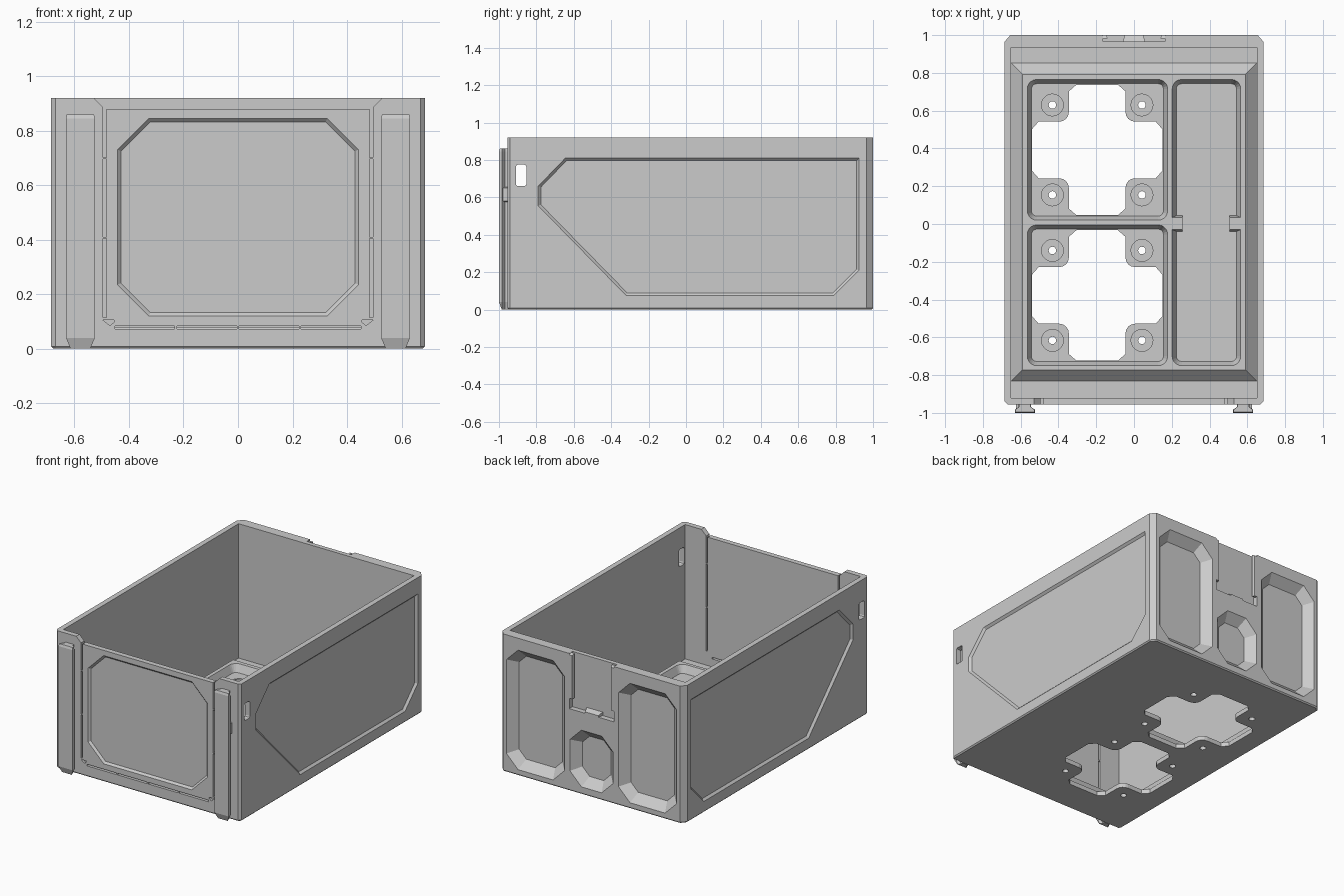
import bpy, bmesh, math
from mathutils import Vector

if "Cube" in bpy.data.objects:
    bpy.data.objects.remove(bpy.data.objects["Cube"])

AXES = {'x': lambda u, v, w: (w, u, v),
        'y': lambda u, v, w: (u, w, v),
        'z': lambda u, v, w: (u, v, w)}


def loft(name, axis, rings):
    """Solid through rings [(level, outline), ...] stacked along an axis."""
    bm = bmesh.new()
    loops = [[bm.verts.new(AXES[axis](u, v, w)) for u, v in pts] for w, pts in rings]
    n = len(loops[0])
    for a, b in zip(loops, loops[1:]):
        for i in range(n):
            bm.faces.new((a[i], a[(i + 1) % n], b[(i + 1) % n], b[i]))
    bm.faces.new(loops[0])
    bm.faces.new(loops[-1])
    bmesh.ops.recalc_face_normals(bm, faces=bm.faces)
    me = bpy.data.meshes.new(name)
    bm.to_mesh(me)
    bm.free()
    ob = bpy.data.objects.new(name, me)
    bpy.context.scene.collection.objects.link(ob)
    return ob


def inset(pts, d):
    """Mitred inset of an outline (negative d grows it)."""
    p = [Vector(q) for q in pts]
    n = len(p)
    area = sum(p[i].x * p[(i + 1) % n].y - p[(i + 1) % n].x * p[i].y for i in range(n))
    s = 1 if area > 0 else -1
    out = []
    for i in range(n):
        e1 = (p[i] - p[i - 1]).normalized()
        e2 = (p[(i + 1) % n] - p[i]).normalized()
        n1, n2 = Vector((-e1.y, e1.x)) * s, Vector((-e2.y, e2.x)) * s
        out.append(p[i] + (n1 + n2) * (d / (1 + n1.dot(n2))))
    return out


def rect(u0, u1, v0, v1):
    return [(u0, v0), (u1, v0), (u1, v1), (u0, v1)]


def chamfer_rect(u0, u1, v0, v1, c):
    return [(u0 + c, v0), (u1 - c, v0), (u1, v0 + c), (u1, v1 - c),
            (u1 - c, v1), (u0 + c, v1), (u0, v1 - c), (u0, v0 + c)]


def round_rect(u0, u1, v0, v1, r, n=5):
    pts = []
    for k, (u, v) in enumerate([(u1 - r, v1 - r), (u0 + r, v1 - r), (u0 + r, v0 + r), (u1 - r, v0 + r)]):
        for i in range(n + 1):
            a = math.pi / 2 * (k + i / n)
            pts.append((u + r * math.cos(a), v + r * math.sin(a)))
    return pts


def circle(u, v, r, n=20):
    return [(u + r * math.cos(2 * math.pi * i / n), v + r * math.sin(2 * math.pi * i / n)) for i in range(n)]


def combine(tool, op='DIFFERENCE'):
    m = box.modifiers.new(op, 'BOOLEAN')
    m.operation, m.solver, m.object = op, 'EXACT', tool
    bpy.context.view_layer.objects.active = box
    bpy.ops.object.modifier_apply(modifier=m.name)
    bpy.data.objects.remove(tool)


def cut(axis, pts, w0, w1):
    combine(loft('cutter', axis, [(w0, pts), (w1, pts)]))


def recess(axis, pts, level, out, depth, slope):
    """Sunken panel with sloped rim; out is the outward sign along the axis."""
    k = slope / depth
    combine(loft('cutter', axis, [(level + out * .01, inset(pts, -.01 * k)),
                                  (level - out * depth, inset(pts, slope))]))


# Outer shell with chamfered corners
foot = [(-.67, -.955), (.67, -.955), (.685, -.94), (.685, .965), (.655, 1),
        (-.655, 1), (-.685, .965), (-.685, -.94)]
box = loft('storage_box', 'z', [(0, inset(foot, .008)), (.008, foot), (.92, foot)])
cut('z', rect(-.65, .65, -.92, .935), .02, 1)

# Raised plinth on the floor
combine(loft('plinth', 'z', [(.015, rect(-.655, .655, -.837, .857)),
                             (.08, rect(-.59, .59, -.772, .792))]), 'UNION')

# Three floor trays
for x0, x1, y0, y1 in [(-.565, .178, .02, .765), (-.565, .178, -.75, -.005), (.202, .565, -.75, .765)]:
    recess('z', round_rect(x0, x1, y0, y1, .05), .08, 1, .05, .022)

# Finger nubs that pinch the long tray
for x0, x1 in [(.195, .258), (.505, .572)]:
    combine(loft('nub', 'z', [(.025, rect(x0, x1, -.04, .045)), (.079, rect(x0, x1, -.03, .035))]), 'UNION')

# Cross-shaped openings with four screw tabs each
quarter = [(.345, .11), (.31, .15), (.20, .15)] + \
    [(.20 - .05 * math.sin(a), .20 - .05 * math.cos(a)) for a in (math.pi / 8, math.pi / 4, math.pi * 3 / 8)] + \
    [(.15, .20), (.15, .31), (.11, .345)]
cross = []
for k, (sx, sy) in enumerate([(1, 1), (-1, 1), (-1, -1), (1, -1)]):
    q = [(sx * u, sy * v) for u, v in quarter]
    cross += q if k % 2 == 0 else q[::-1]
for cy in (.392, -.378):
    cut('z', [(u - .195, v + cy) for u, v in cross], -.05, .06)
    for sx in (-1, 1):
        for sy in (-1, 1):
            x, y = -.195 + sx * .237, cy + sy * .238
            cut('z', circle(x, y, .058), .022, .06)
            cut('z', circle(x, y, .02, 12), -.05, .06)

# Side panels and handle slots
side = [(-.79, .66), (-.79, .555), (-.32, .075), (.79, .075), (.925, .21), (.925, .81), (-.645, .81)]
for s in (-1, 1):
    recess('x', side, s * .685, s, .014, .014)
cut('x', round_rect(-.91, -.853, .66, .775, .012, 2), -.8, .8)

# Front: lowered edge, octagonal panel, slits around the door
cut('y', [(-.49, .88), (.49, .88), (.56, .95), (-.56, .95)], -1, -.9)
recess('y', chamfer_rect(-.442, .442, .12, .845, .115), -.955, -1, .013, .013)
for s in (-1, 1):
    for z0, z1 in [(.115, .404), (.41, .696), (.702, .95)]:
        cut('y', rect(*sorted((s * .483, s * .495)), z0, z1), -1, -.9)
    cut('y', [(s * .495, .105), (s * .455, .105), (s * .455, .097), (s * .47, .085)], -1, -.94)
for i in range(4):
    x = -.452 + i * .2275
    cut('y', rect(x, x + .22, .073, .084), -1, -.9)

# Back: two tall pockets, small pocket and latch channel
for s in (-1, 1):
    recess('y', chamfer_rect(*sorted((s * .20, s * .63)), .04, .84, .085), 1, 1, .055, .055)
recess('y', chamfer_rect(-.16, .16, .05, .43, .085), 1, 1, .055, .055)
cut('y', rect(-.165, .165, .55, 1), .965, 1.05)

# Latch parts: edge rails, stops and catch
for s in (-1, 1):
    loft('latch_rail', 'y', [(.982, rect(*sorted((s * .14, s * .166)), .62, .92)),
                             (1, rect(*sorted((s * .145, s * .166)), .62, .91))])
loft('latch_catch', 'y', [(.96, rect(-.06, .06, .535, .575)), (1, rect(-.05, .05, .535, .56))])

# Front dovetail rails, tapered at the foot
for s in (-1, 1):
    prof = lambda w, y0: [(s * .578 - w, y0), (s * .578 + w, y0), (s * .578 + w, -.983),
                          (s * .578 + w * .62, -.968), (s * .578 + w * .62, -.95), (s * .578 - w * .62, -.95),
                          (s * .578 - w * .62, -.968), (s * .578 - w, -.983)]
    loft('front_rail', 'z', [(0, prof(.036, -.985)), (.04, prof(.053, -1)),
                             (.845, prof(.053, -1)), (.86, prof(.05, -.995))])
    # Spring tab beside the rail
    loft('rail_tab', 'x', [(s * .60, rect(-.99, -.95, .57, .66)), (s * .625, rect(-.985, -.95, .58, .65))])

# Flat shading throughout
for ob in bpy.context.scene.objects:
    for p in ob.data.polygons:
        p.use_smooth = False
